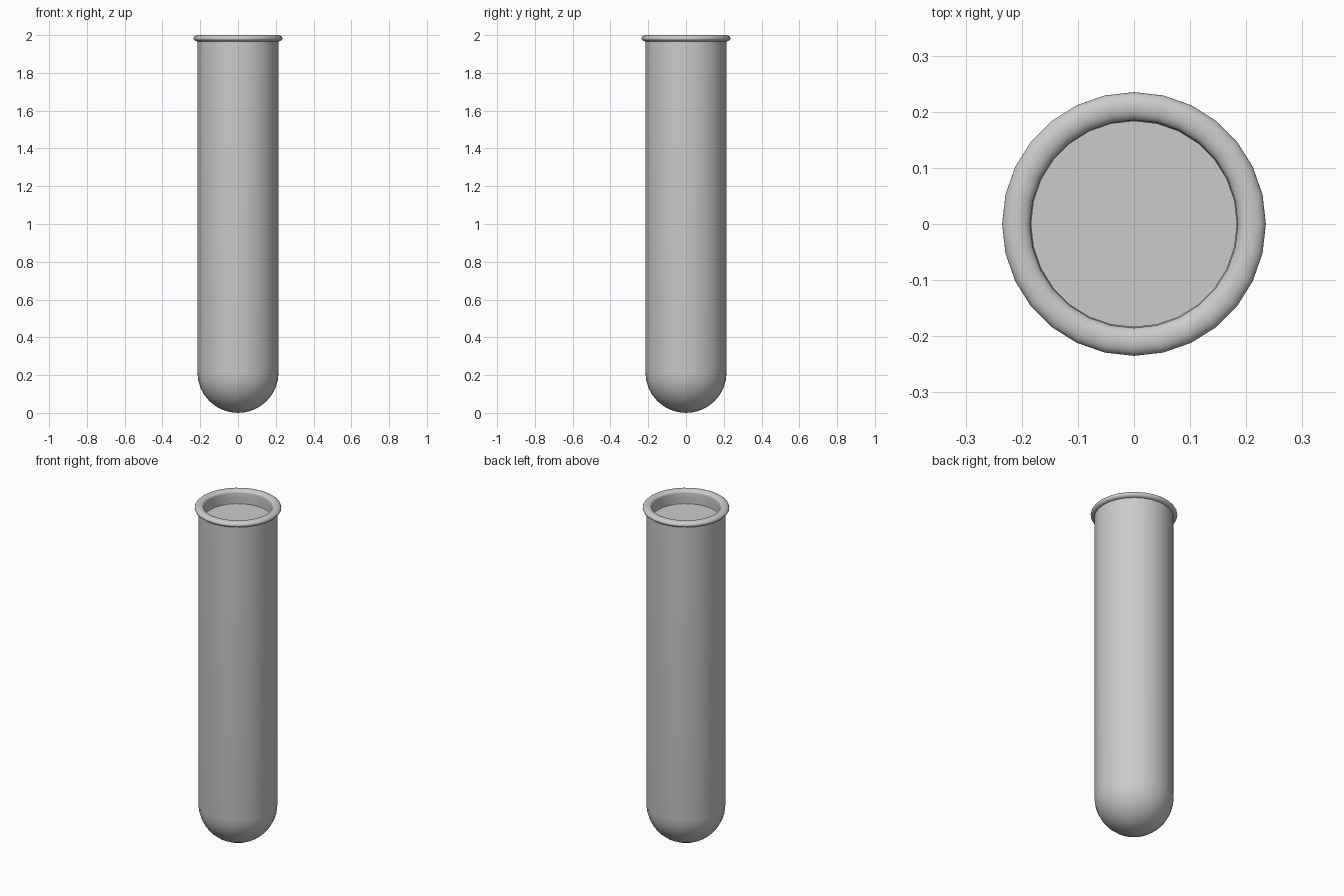
import bpy, bmesh, math

if "Cube" in bpy.data.objects:
    bpy.data.objects.remove(bpy.data.objects["Cube"])

SIDES = 28


def lathe(name, profile):
    """Spin a (radius, z) profile round the z axis."""
    bm = bmesh.new()
    verts = [bm.verts.new((r, 0, z)) for r, z in profile]
    edges = [bm.edges.new(p) for p in zip(verts, verts[1:])]
    bmesh.ops.spin(bm, geom=verts + edges, cent=(0, 0, 0), axis=(0, 0, 1),
                   angle=2 * math.pi, steps=SIDES)
    bmesh.ops.remove_doubles(bm, verts=bm.verts, dist=1e-5)
    bmesh.ops.recalc_face_normals(bm, faces=bm.faces)
    mesh = bpy.data.meshes.new(name)
    bm.to_mesh(mesh)
    bm.free()
    obj = bpy.data.objects.new(name, mesh)
    bpy.context.collection.objects.link(obj)
    bpy.context.view_layer.objects.active = obj
    obj.select_set(True)
    bpy.ops.object.shade_smooth_by_angle(angle=math.radians(40))
    obj.select_set(False)
    return obj


def bowl(radius, centre_z, steps=8):
    """Quarter circle from the bottom pole out to the wall."""
    return [(radius * math.sin(a), centre_z - radius * math.cos(a))
            for a in (i * math.pi / 2 / steps for i in range(steps + 1))]


OUT, INN = 0.215, 0.186

# Glass tube: outer wall, rounded lip, inner wall
lip = [(0.210 + 0.025 * math.cos(a), 1.983 + 0.017 * math.sin(a))
       for a in (math.radians(d) for d in range(-75, 181, 15))]
tube = bowl(OUT, OUT) + [(OUT, 1.9665)] + lip + [(INN, 1.95)]
lathe("glass_tube", tube + bowl(INN, OUT)[::-1])

# Liquid filling, closed with a flat surface near the top
FILL = INN - 0.002
lathe("liquid", bowl(FILL, OUT) + [(FILL, 1.92), (0, 1.92)])
